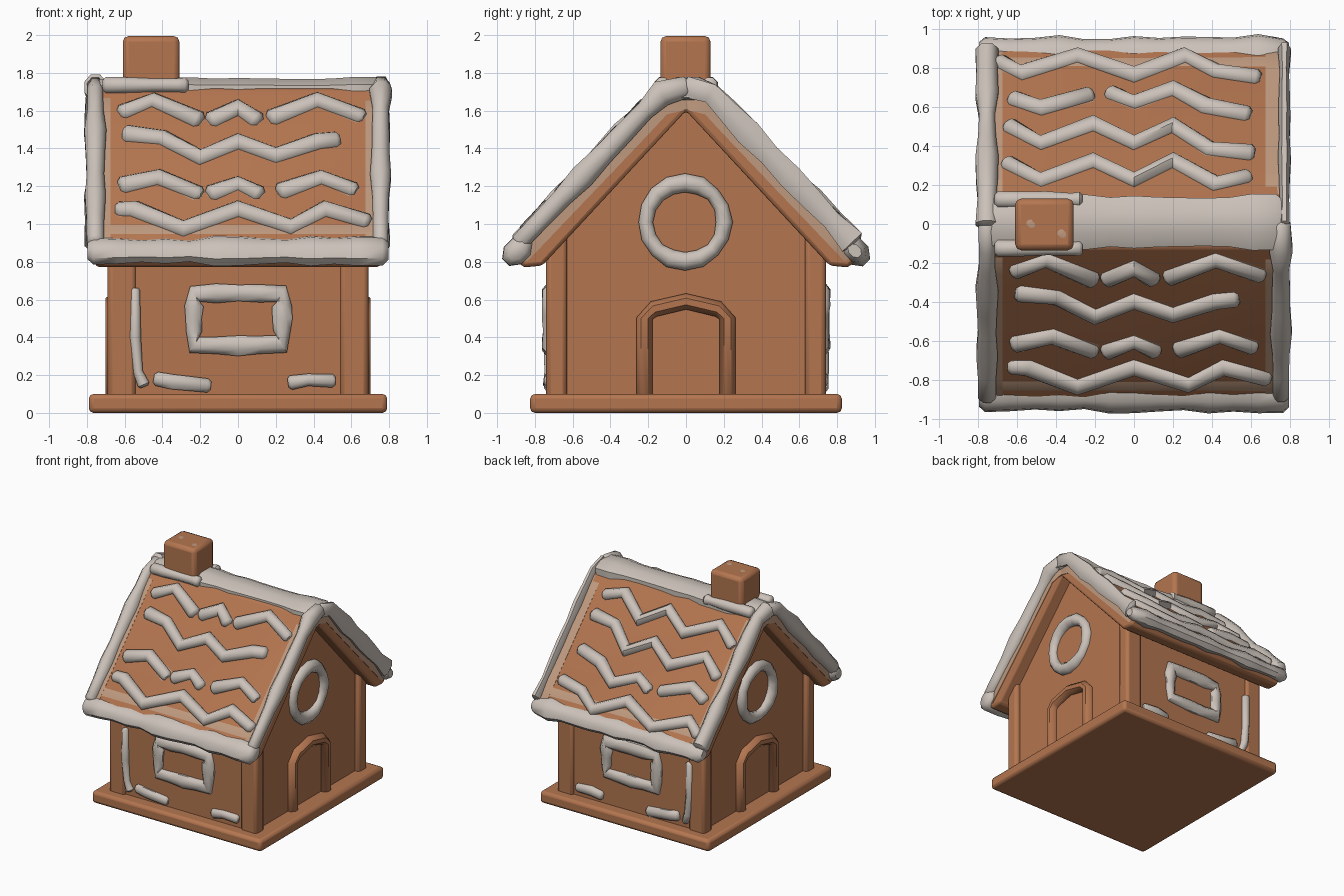
import bpy, bmesh, math, random
from mathutils import Vector

if "Cube" in bpy.data.objects:
    bpy.data.objects.remove(bpy.data.objects["Cube"])
random.seed(4)


def material(name, col):
    m = bpy.data.materials.new(name)
    m.diffuse_color = (*col, 1)
    m.use_nodes = True
    m.node_tree.nodes["Principled BSDF"].inputs["Base Color"].default_value = m.diffuse_color
    return m


BROWN = material("gingerbread brown", (0.455, 0.18, 0.08))
WHITE = material("icing white", (0.60, 0.54, 0.49))
TAN = material("icing edge tan", (0.52, 0.32, 0.21))


def finish(name, bm, mat, bevel=0, angle=40):
    bmesh.ops.recalc_face_normals(bm, faces=bm.faces)
    me = bpy.data.meshes.new(name)
    bm.to_mesh(me)
    bm.free()
    ob = bpy.data.objects.new(name, me)
    bpy.context.collection.objects.link(ob)
    me.materials.append(mat)
    if bevel:
        b = ob.modifiers.new("round", 'BEVEL')
        b.width, b.segments, b.limit_method = bevel, 2, 'ANGLE'
    bpy.ops.object.select_all(action='DESELECT')
    ob.select_set(True)
    bpy.context.view_layer.objects.active = ob
    bpy.ops.object.shade_smooth_by_angle(angle=math.radians(angle))
    return ob


def box(name, lo, hi, bevel):
    bm = bmesh.new()
    bmesh.ops.create_cube(bm, size=1)
    for v in bm.verts:
        v.co = [lo[i] + (v.co[i] + 0.5) * (hi[i] - lo[i]) for i in range(3)]
    return finish(name, bm, BROWN, bevel)


def prism(name, yz, half, bevel):
    """Extrude a y-z outline along x."""
    bm = bmesh.new()
    a, b = ([bm.verts.new((x, y, z)) for y, z in yz] for x in (-half, half))
    n = len(yz)
    bm.faces.new(a)
    bm.faces.new(b)
    for i in range(n):
        bm.faces.new((a[i], a[(i + 1) % n], b[(i + 1) % n], b[i]))
    return finish(name, bm, BROWN, bevel)


def sweep(name, path, w, h, normal=None, side=None, closed=False, mat=WHITE, jit=0.15, sides=8):
    """Piped bead of oval section lying on a surface, with hand-made wobble."""
    path = [Vector(p) for p in path]
    n = len(path)
    bm = bmesh.new()
    rings = []

    def ring(p, s, nn, k):
        rings.append([bm.verts.new(p + s * w * k * math.cos(a) + nn * h * k * math.sin(a))
                      for a in (math.tau * (i + 0.5) / sides for i in range(sides))])

    for i, p in enumerate(path):
        a = path[(i - 1) % n] if closed or i else p
        b = path[(i + 1) % n] if closed or i < n - 1 else p
        t = (b - a).normalized()
        if side:
            s = Vector(side)
            nn = t.cross(s)
        else:
            nn = Vector(normal).normalized()
            s = t.cross(nn)
        k = 1 + random.uniform(-jit, jit)
        if not closed and i == 0:
            ring(p - t * w * 0.4, s, nn, k * 0.6)
        ring(p, s, nn, k)
        if not closed and i == n - 1:
            ring(p + t * w * 0.4, s, nn, k * 0.6)
    m = len(rings)
    for i in range(m if closed else m - 1):
        r, q = rings[i], rings[(i + 1) % m]
        for j in range(sides):
            bm.faces.new((r[j], r[(j + 1) % sides], q[(j + 1) % sides], q[j]))
    if not closed:
        bm.faces.new(rings[0])
        bm.faces.new(rings[-1])
    return finish(name, bm, mat, 0, 50)


def roof_z(y):
    return 1.84 - 1.05 * abs(y)


# Base, house body, corner posts, chimney
box("base_board", (-0.79, -0.825, 0), (0.79, 0.825, 0.1), 0.025)
prism("house_walls", [(-0.72, 0.05), (0.72, 0.05), (0.72, 0.9), (0, 1.66), (-0.72, 0.9)], 0.65, 0)
for sx in (-1, 1):
    for sy in (-1, 1):
        x, y = sorted((sx * 0.54, sx * 0.69)), sorted((sy * 0.63, sy * 0.74))
        box("corner_post", (x[0], y[0], 0.05), (x[1], y[1], 0.95), 0.025)
box("chimney", (-0.61, -0.135, 1.5), (-0.31, 0.13, 1.995), 0.03)
for x, y in ((-0.53, 0.0), (-0.37, -0.05)):
    sweep("chimney_icing_fleck", [(x - 0.01, y + 0.01, 1.993), (x + 0.01, y - 0.01, 1.993)],
          0.025, 0.004, normal=(0, 0, 1), mat=TAN)

# Roof slab with squared ridge
half = [(0.12, 1.72), (0.91, 0.89), (0.92, 0.83), (0.86, 0.77), (0.76, 0.78)]
prism("roof", half + [(0, 1.6)] + [(-y, z) for y, z in reversed(half)], 0.755, 0.02)

# Icing on ridge, eaves and gable edges
xs = [-0.73 + 0.1217 * i for i in range(13)]
sweep("ridge_icing", [(x, 0.01, 1.71) for x in xs], 0.145, 0.068, normal=(0, 0, 1), jit=0.1)
for sy in (-1, 1):
    sweep("chimney_foot_icing", [(x, sy * 0.125, 1.735) for x in (-0.7, -0.6, -0.45, -0.32, -0.28)],
          0.042, 0.042, normal=(0, 0, 1))
xs = [-0.765 + 0.1275 * i for i in range(13)]
for sy in (-1, 1):
    sweep("eave_icing", [(x, sy * 0.893, 0.858) for x in xs], 0.08, 0.06, normal=(0, sy, 1), jit=0.2)
    # tan rim where the eave icing thins out
    sweep("eave_icing_rim", [(x, sy * 0.83, roof_z(0.83)) for x in (-0.7, 0, 0.7)],
          0.05, 0.006, normal=(0, 1.05 * sy, 1), mat=TAN, jit=0.1)
ys = [0.88, 0.77, 0.66, 0.55, 0.44, 0.33, 0.22, 0.13]
rake = [(y, roof_z(y) - 0.012) for y in ys] + [(0, 1.725)]
for sx in (-1, 1):
    for sy in (-1, 1):
        thin = sx > 0 and sy > 0    # the back right edge has only a thin bead
        x, w = (0.772, 0.03) if thin else (0.755, 0.054)
        sweep("gable_edge_icing", [(sx * x, sy * y, z) for y, z in rake],
              w, 0.064, side=(1, 0, 0), jit=0.2)
        # tan rim, a square section just proud of the roof slab
        sweep("gable_edge_icing_rim", [(sx * 0.717, sy * y, z - 0.062) for y, z in rake],
              0.042 / 0.707, 0.057 / 0.707, side=(1, 0, 0), mat=TAN, jit=0.01, sides=4)

# Zigzag icing on the roof, given as (x, y) seen from above
front = [
    [(-0.61, -0.24), (-0.45, -0.18), (-0.21, -0.28)],
    [(-0.14, -0.28), (0, -0.22), (0.1, -0.28)],
    [(0.18, -0.27), (0.42, -0.18), (0.65, -0.26)],
    [(-0.59, -0.35), (-0.4, -0.37), (-0.2, -0.47), (0, -0.39), (0.2, -0.46), (0.42, -0.39), (0.52, -0.38)],
    [(-0.61, -0.61), (-0.42, -0.57), (-0.21, -0.65)],
    [(-0.14, -0.65), (0, -0.6), (0.11, -0.65)],
    [(0.23, -0.64), (0.44, -0.57), (0.61, -0.63)],
    [(-0.63, -0.73), (-0.55, -0.73), (-0.29, -0.83), (0, -0.73), (0.28, -0.82), (0.46, -0.73), (0.68, -0.79)]]
back = [
    [(-0.69, 0.83), (-0.58, 0.77), (-0.29, 0.86), (0, 0.76), (0.26, 0.86), (0.42, 0.78), (0.63, 0.75)],
    [(-0.62, 0.64), (-0.48, 0.59), (-0.23, 0.66)],
    [(-0.12, 0.67), (0, 0.62), (0.2, 0.69), (0.37, 0.6), (0.58, 0.56)],
    [(-0.64, 0.5), (-0.48, 0.41), (-0.21, 0.51), (0, 0.41), (0.2, 0.5), (0.39, 0.38), (0.6, 0.36)],
    [(-0.65, 0.31), (-0.48, 0.22), (-0.21, 0.32), (0, 0.22), (0.2, 0.32), (0.42, 0.2), (0.58, 0.24)]]
for line in front + back:
    sy = 1 if line[0][1] > 0 else -1
    pts = [(x, y, roof_z(y)) for x, y in line]
    sweep("roof_zigzag_icing", pts, 0.052, 0.05, normal=(0, 1.05 * sy, 1), jit=0.1)
    sweep("roof_zigzag_rim", pts, 0.062, 0.007, normal=(0, 1.05 * sy, 1), mat=TAN, jit=0.1)

# Front and back: window frame and drips of icing on the wall
corners = [(-0.23, 0.36), (0, 0.355), (0.23, 0.365), (0.235, 0.5),
           (0.23, 0.63), (0, 0.635), (-0.23, 0.63), (-0.235, 0.5)]
loop = []
for i, (x, z) in enumerate(corners):
    x2, z2 = corners[(i + 1) % 8]
    loop += [(x, z), (x + (x2 - x) / 2, z + (z2 - z) / 2)]
drips = [[(-0.545, 0.65), (-0.545, 0.4), (-0.53, 0.22), (-0.5, 0.15)],
         [(-0.43, 0.18), (-0.35, 0.165), (-0.16, 0.145)],
         [(0.28, 0.16), (0.37, 0.175), (0.5, 0.17)]]
for sy in (-1, 1):
    sweep("window_icing", [(x, sy * 0.72, z) for x, z in loop], 0.052, 0.042,
          normal=(0, sy, 0), closed=True)
    for d, w in zip(drips, (0.031, 0.042, 0.04)):
        sweep("wall_icing", [(x, sy * 0.72, z) for x, z in d], w, 0.035, normal=(0, sy, 0))

# Gable ends: round icing wreath and door frame
for sx in (-1, 1):
    circle = [(sx * 0.65, 0.208 * math.cos(a) - 0.005, 1.01 + 0.208 * math.sin(a))
              for a in (math.tau * i / 16 for i in range(16))]
    sweep("round_window_icing", circle, 0.047, 0.05, normal=(sx, 0, 0), closed=True)
    arch = [(-0.22, 0.08), (-0.22, 0.5), (-0.17, 0.55), (0, 0.59), (0.17, 0.55), (0.22, 0.5), (0.22, 0.08)]
    sweep("door_frame", [(sx * 0.65, y, z) for y, z in arch], 0.046, 0.055,
          normal=(sx, 0, 0), mat=BROWN, jit=0)
